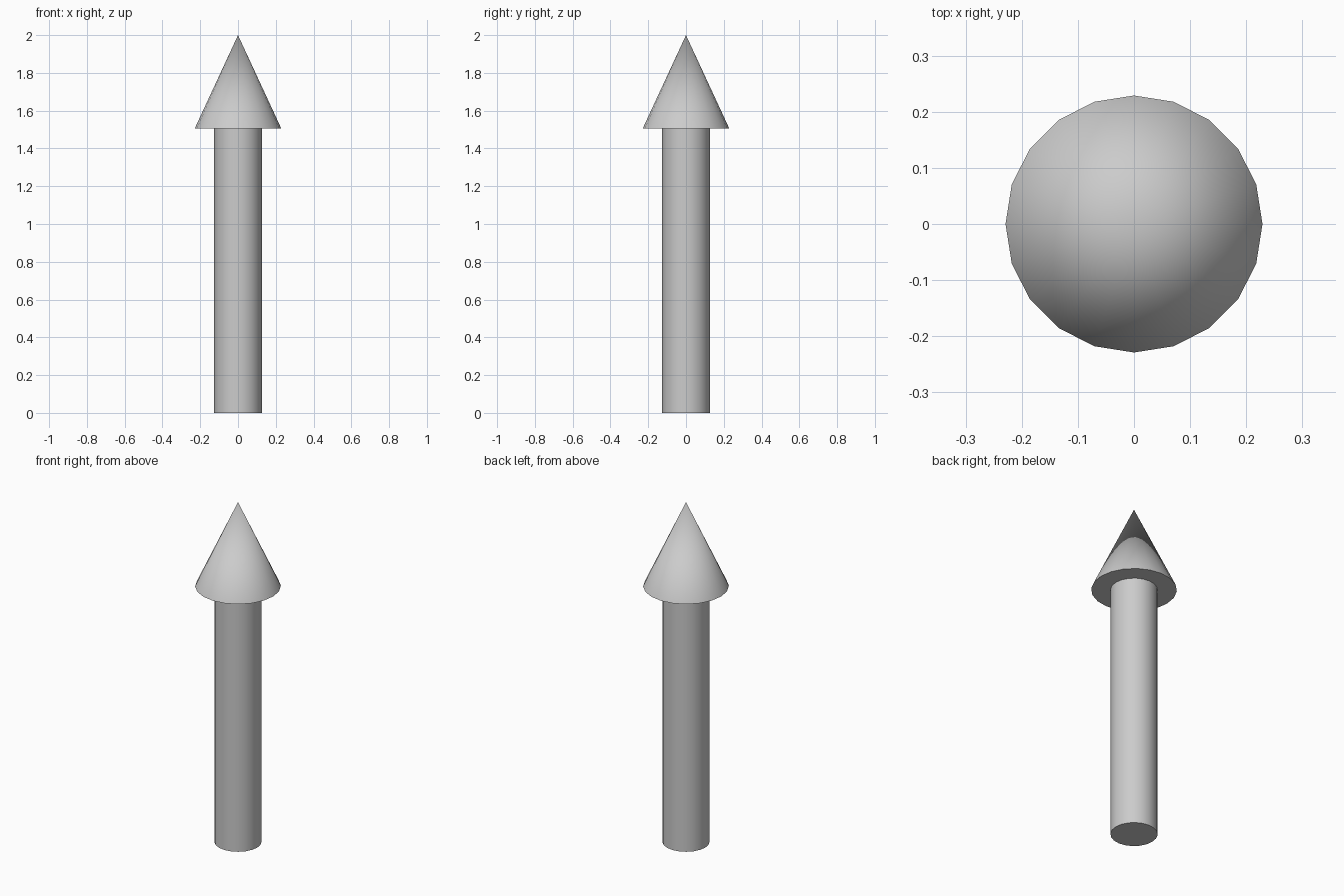
import bpy
import math

if "Cube" in bpy.data.objects:
    bpy.data.objects.remove(bpy.data.objects["Cube"])

SIDES = 20
NECK_Z = 1.506   # where the shaft meets the head
TOP_Z = 2.0


def smooth(name):
    obj = bpy.context.object
    obj.name = name
    bpy.ops.object.shade_smooth_by_angle(angle=math.radians(35))
    return obj


# Straight round shaft standing on the ground
bpy.ops.mesh.primitive_cylinder_add(vertices=SIDES, radius=0.126, depth=NECK_Z,
                                    location=(0, 0, NECK_Z / 2))
smooth("arrow_shaft")

# Pointed head with a flat underside
bpy.ops.mesh.primitive_cone_add(vertices=SIDES, radius1=0.229, radius2=0,
                                depth=TOP_Z - NECK_Z,
                                location=(0, 0, (NECK_Z + TOP_Z) / 2))
smooth("arrow_head")
